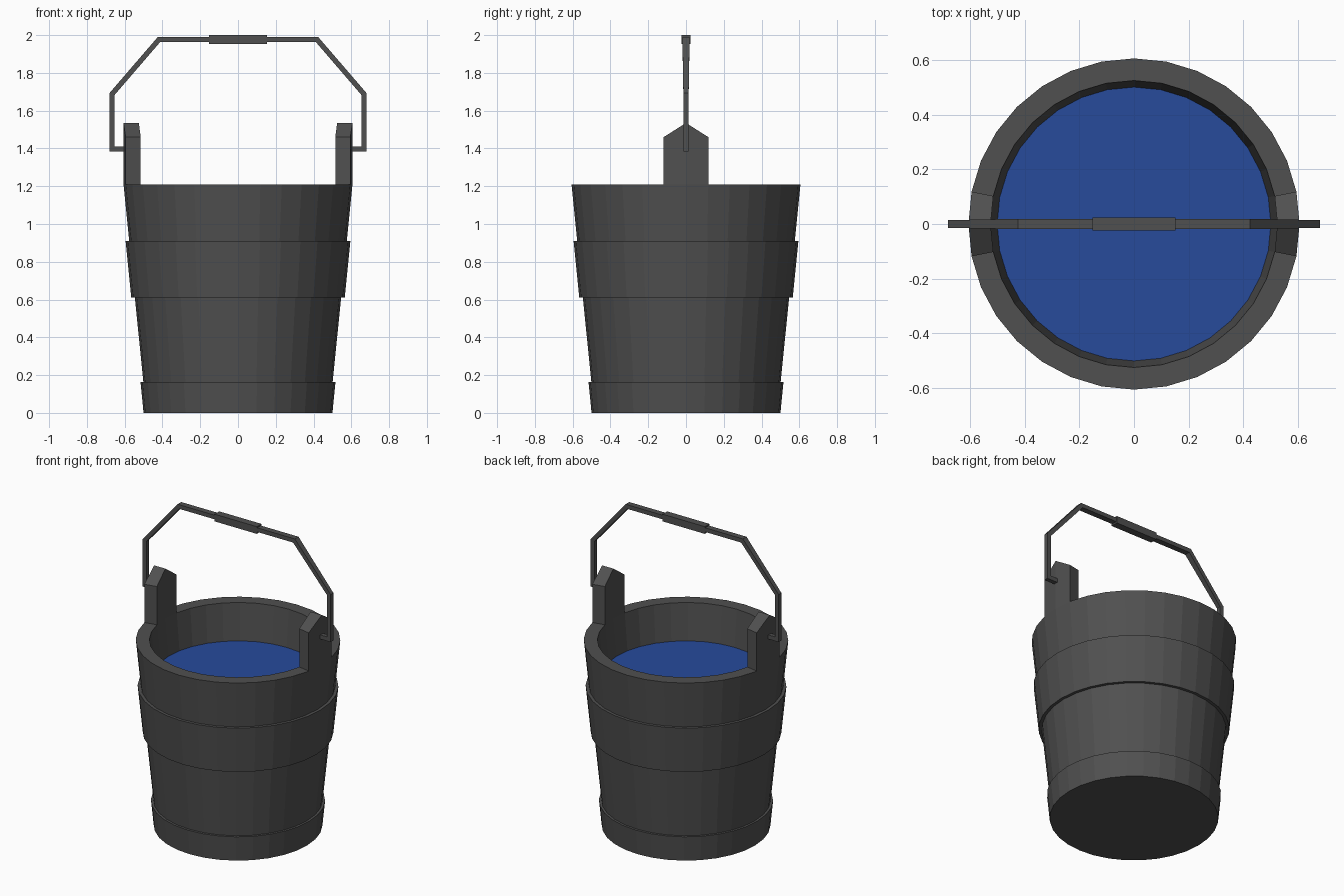
import bpy, bmesh, math
from mathutils import Vector

if "Cube" in bpy.data.objects:
    bpy.data.objects.remove(bpy.data.objects["Cube"])

SIDES = 32


def material(name, rgb):
    m = bpy.data.materials.new(name)
    m.diffuse_color = (*rgb, 1)
    m.use_nodes = True
    m.node_tree.nodes["Principled BSDF"].inputs["Base Color"].default_value = m.diffuse_color
    return m


DARK = material("dark_grey", (0.08, 0.08, 0.08))
BLUE = material("water_blue", (0.02, 0.07, 0.33))


def finish(name, bm, mat):
    bmesh.ops.recalc_face_normals(bm, faces=bm.faces)
    me = bpy.data.meshes.new(name)
    bm.to_mesh(me)
    bm.free()
    me.materials.append(mat)
    ob = bpy.data.objects.new(name, me)
    bpy.context.collection.objects.link(ob)
    return ob


def ring(bm, r, z):
    step = 2 * math.pi / SIDES
    return [bm.verts.new((r * math.cos(i * step), r * math.sin(i * step), z))
            for i in range(SIDES)]


def bridge(bm, a, b):
    n = len(a)
    return [bm.faces.new((a[i], a[(i + 1) % n], b[(i + 1) % n], b[i])) for i in range(n)]


# bucket wall with stepped hoops, turned from one profile (outside up, inside down)
profile = [(0.50, 0), (0.516, 0.163), (0.501, 0.163), (0.546, 0.61), (0.565, 0.61),
           (0.595, 0.91), (0.576, 0.91), (0.606, 1.21), (0.525, 1.21), (0.415, 0.10)]
bm = bmesh.new()
rings = [ring(bm, r, z) for r, z in profile]
bands = [bridge(bm, a, b) for a, b in zip(rings, rings[1:])]
bm.faces.new(rings[0])
bm.faces.new(rings[-1])

# ears: two rim faces on each side pulled up to a peak in the middle
rim = bands[7]
for pair in ((rim[-1], rim[0]), (rim[SIDES // 2 - 1], rim[SIDES // 2])):
    out = bmesh.ops.extrude_face_region(bm, geom=list(pair))["geom"]
    bmesh.ops.delete(bm, geom=list(pair), context="FACES_ONLY")
    for v in out:
        if isinstance(v, bmesh.types.BMVert):
            v.co.z = 1.535 if abs(v.co.y) < 0.01 else 1.46
finish("bucket_body", bm, DARK)

# water surface
bm = bmesh.new()
bm.faces.new(ring(bm, 0.501, 0.97))
finish("water", bm, BLUE)

# bail handle: mitred square bar through a mirrored path of (x, z, half depth)
half = [(0.57, 1.396, 0.014), (0.667, 1.396, 0.014), (0.667, 1.688, 0.014), (0.418, 1.977, 0.019)]
path = half + [(-x, z, d) for x, z, d in reversed(half)]
pts = [Vector((x, z)) for x, z, _ in path]
T = 0.0135
bm = bmesh.new()
loops = []
for i, p in enumerate(pts):
    d1 = (p - pts[i - 1]).normalized() if i else (pts[1] - p).normalized()
    d2 = (pts[i + 1] - p).normalized() if i < len(pts) - 1 else d1
    n1, n2 = Vector((-d1.y, d1.x)), Vector((-d2.y, d2.x))
    m = (n1 + n2).normalized()
    m *= T / m.dot(n1)
    w = path[i][2]
    loops.append([bm.verts.new((p.x + s * m.x, y, p.y + s * m.y))
                  for s, y in ((1, w), (1, -w), (-1, -w), (-1, w))])
for a, b in zip(loops, loops[1:]):
    bridge(bm, a, b)
bm.faces.new(loops[0])
bm.faces.new(loops[-1])
finish("bail_handle", bm, DARK)

# hand grip
bm = bmesh.new()
bmesh.ops.create_cube(bm, size=1)
for v in bm.verts:
    v.co = Vector((v.co.x * 0.305, v.co.y * 0.048, v.co.z * 0.047 + 1.9765))
finish("hand_grip", bm, DARK)
